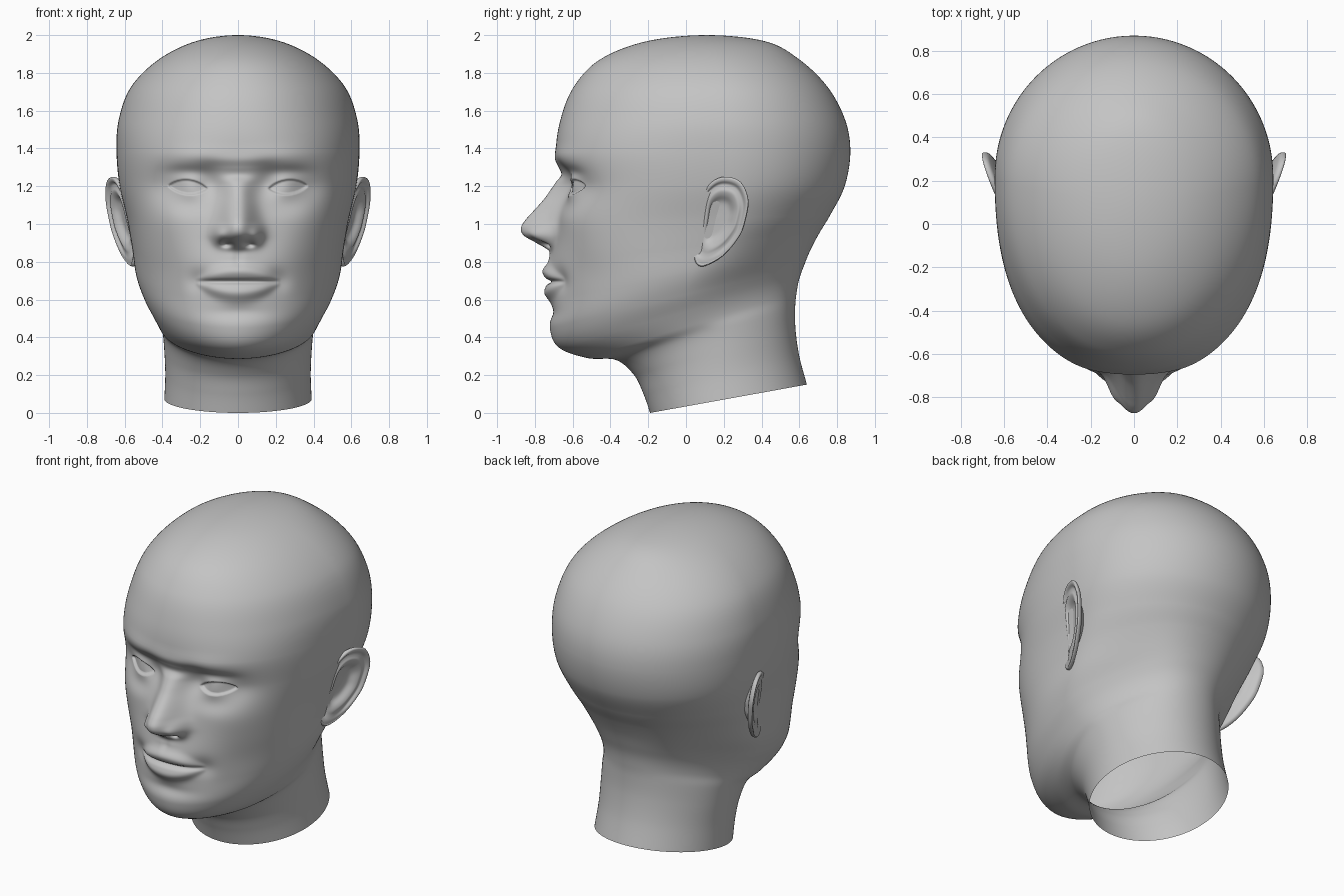
import bpy, bmesh, math

# one clay-grey colour for everything
clay = bpy.data.materials.new("clay_grey")
clay.diffuse_color = (0.55, 0.55, 0.55, 1)


def spline(pts, u, closed=False):
    """Catmull-Rom through tuples, u counted in control points."""
    n = len(pts)
    i = math.floor(u)
    if not closed:
        i = min(max(i, 0), n - 2)
    t = u - i
    pick = (lambda k: pts[k % n]) if closed else (lambda k: pts[min(max(k, 0), n - 1)])
    return [0.5 * (2 * b + (c - a) * t + (2 * a - 5 * b + 4 * c - d) * t * t
                   + (3 * b - a - 3 * c + d) * t ** 3)
            for a, b, c, d in zip(pick(i - 1), pick(i), pick(i + 1), pick(i + 2))]


def loft(name, rings):
    """Skin a list of equally long closed rings."""
    bm = bmesh.new()
    rows = [[bm.verts.new(p) for p in ring] for ring in rings]
    n = len(rows[0])
    for a, b in zip(rows, rows[1:]):
        for j in range(n):
            k = (j + 1) % n
            bm.faces.new((a[j], a[k], b[k], b[j]))
    bmesh.ops.remove_doubles(bm, verts=bm.verts, dist=1e-5)
    bmesh.ops.recalc_face_normals(bm, faces=bm.faces)
    for f in bm.faces:
        f.smooth = True
    me = bpy.data.meshes.new(name)
    bm.to_mesh(me)
    bm.free()
    me.materials.append(clay)
    ob = bpy.data.objects.new(name, me)
    bpy.context.collection.objects.link(ob)
    return ob


def smooth(t):
    t = min(max(t, 0), 1)
    return t * t * (3 - 2 * t)


def bump(x, z, cx, cz, sx, sz):
    return math.exp(-((x - cx) / sx) ** 2 - ((z - cz) / sz) ** 2)


# skull, jaw and neck sections: front z, front y, back z, back y, half width,
# widest y, front squareness, narrowing behind the jaw
ROWS = [
    (1.967, 0.42, 1.967, -0.21, -0.225, 0.12, 2, 0),
    (2.00, 0.11, 2.00, 0.11, 0.00, 0.11, 2, 0),
    (1.967, -0.21, 1.967, 0.42, 0.225, 0.12, 2, 0),
    (1.871, -0.455, 1.871, 0.60, 0.42, 0.15, 2.05, 0),
    (1.725, -0.595, 1.725, 0.75, 0.567, 0.18, 2.1, 0),
    (1.55, -0.665, 1.55, 0.843, 0.632, 0.20, 2.2, 0),
    (1.38, -0.688, 1.38, 0.87, 0.643, 0.22, 2.4, 0),
    (1.20, -0.66, 1.20, 0.84, 0.627, 0.22, 2.55, 0),
    (1.00, -0.68, 1.05, 0.765, 0.588, 0.18, 2.6, 0.02),
    (0.80, -0.70, 0.95, 0.705, 0.562, 0.10, 2.4, 0.05),
    (0.60, -0.70, 0.86, 0.658, 0.54, 0.03, 2.15, 0.09),
    (0.45, -0.72, 0.78, 0.625, 0.50, -0.01, 1.98, 0.10),
    (0.345, -0.672, 0.71, 0.60, 0.455, 0.01, 1.92, 0.09),
    (0.29, -0.52, 0.64, 0.586, 0.42, 0.06, 1.92, 0.07),
    (0.28, -0.37, 0.56, 0.578, 0.40, 0.14, 1.98, 0.05),
    (0.20, -0.275, 0.44, 0.58, 0.39, 0.18, 2, 0.03),
    (0.10, -0.225, 0.30, 0.60, 0.385, 0.20, 2, 0.01),
    (0.00, -0.19, 0.15, 0.64, 0.39, 0.22, 2, 0),
]

# nose ridge every 0.04 down from z = 1.42: depth, half width
NOSE = [(0, .2), (-.004, .2), (-.008, .17), (.002, .12), (.006, .085), (-.03, .072),
        (-.058, .072), (-.083, .076), (-.112, .082), (-.143, .088), (-.173, .094),
        (-.19, .1), (-.17, .1), (-.095, .09), (-.022, .08), (-.008, .08), (0, .1)]


def face_relief(x, z):
    """Offset in y that carves the features into the face."""
    x = abs(x)
    d = 0
    # nose ridge, wings, nostrils
    if 0.78 < z < 1.42:
        depth, w = spline(NOSE, (1.42 - z) / 0.04)
        d += depth * math.exp(-(x / w) ** 2.3)
    d -= 0.045 * bump(x, z, 0.098, 0.94, 0.036, 0.048)
    d += 0.045 * bump(x, z, 0.06, 0.893, 0.026, 0.014)
    # sockets, lid fold, brow, under-eye
    d += 0.05 * bump(x, z, 0.155, 1.215, 0.08, 0.085)
    d += 0.043 * bump(x, z, 0.33, 1.20, 0.12, 0.08)
    d += 0.018 * bump(x, z, 0.26, 1.275, 0.11, 0.035)
    d -= 0.01 * bump(x, z, 0.25, 1.36, 0.16, 0.05)
    d += 0.012 * bump(x, z, 0.25, 1.10, 0.10, 0.05)
    # eyeball bulge and almond opening
    d -= 0.03 * bump(x, z, 0.265, 1.195, 0.10, 0.065)
    s = (x - 0.265) / 0.107
    if abs(s) < 1:
        arch = (1 - s * s) ** 0.8
        mid = 1.195 + 0.008 * s
        d += 0.018 * smooth(min(mid + 0.045 * arch - z, z - mid + 0.043 * arch) / 0.012)
    # cheekbone and cheek hollow
    d -= 0.012 * bump(x, z, 0.38, 1.02, 0.14, 0.10)
    d += 0.015 * bump(x, z, 0.40, 0.75, 0.12, 0.12)
    # mouth: muzzle, lips, parting line, corners, philtrum, chin fold
    d -= 0.03 * bump(x, z, 0, 0.73, 0.20, 0.14)
    k = max(0, 1 - (x / 0.23) ** 2)
    if k > 0:
        d -= 0.030 * k * bump(0, z, 0, 0.695 + 0.055 * k, 1, 0.012 + 0.03 * k)
        d -= 0.032 * k * bump(0, z, 0, 0.695 - 0.060 * k, 1, 0.012 + 0.032 * k)
        d += 0.026 * k ** 0.7 * bump(0, z, 0, 0.695, 1, 0.012)
    d += 0.022 * bump(x, z, 0.215, 0.70, 0.06, 0.06)
    d += 0.008 * bump(x, z, 0, 0.82, 0.025, 0.04)
    d += 0.012 * bump(x, z, 0, 0.53, 0.15, 0.035)
    return d


def head_ring(u, cols=320):
    zf, yf, zb, yb, w, yc, n, narrow = spline(ROWS, u)
    ring = []
    for j in range(cols):
        v = 2 * j / cols - 1
        a = math.pi * (0.4 * v + 0.6 * v ** 3)      # columns crowd at the face
        c, s = math.cos(a), math.sin(a)
        if c > 0:
            x = w * math.copysign(abs(s) ** (2 / n), s)
            y = yc - (yc - yf) * c ** (2 / n)
        else:
            x = w * s * (1 - narrow * 4 * c * c * s * s)
            y = yc - (yb - yc) * c
        t = (y - yf) / (yb - yf) if abs(yb - yf) > 1e-6 else 0
        z = zf + (zb - zf) * t
        if y < -0.1 and 0.3 < z < 1.6:
            y += face_relief(x, z) * smooth((-0.1 - y) / 0.25)
        ring.append((x, y, z))
    return ring


# head and neck in one skin, open at the neck base, finest over the face
levels = []
for i in range(1, len(ROWS) - 1):
    steps = 32 if 6 <= i <= 9 else 16 if 10 <= i <= 12 else 9
    levels += [i + k / steps for k in range(steps)]
levels.append(len(ROWS) - 1)
loft("head_and_neck", [head_ring(u) for u in levels])

# ears: outline in the side view (y, z), and a rim profile (scale, offset)
OUTLINE = [(.21, 1.25), (.29, 1.222), (.33, 1.13), (.318, 1.03), (.283, .935), (.19, .825),
           (.08, .775), (.04, .84), (.06, 1.0), (.09, 1.155), (.14, 1.225)]
RIM = [(0, -.036), (.2, -.036), (.4, -.032), (.55, -.01), (.66, -.002), (.75, -.008),
       (.83, -.01), (.9, .002), (.97, .003), (1, -.008), (.97, -.024), (.85, -.034),
       (.6, -.05), (.4, -.1)]


def ear_ring(u, cols=66):
    r, off = spline(RIM, u)
    ring = []
    for j in range(cols):
        oy, oz = spline(OUTLINE, j * len(OUTLINE) / cols, True)
        y, z = 0.17 + (oy - 0.17) * r, 1.03 + (oz - 1.03) * r
        o = off
        if u < 8:
            o *= smooth((z - 0.80) / 0.1)           # plain lobe
        o -= 0.03 * smooth((0.13 - y) / 0.08) * smooth((z - 0.8) / 0.1)   # front edge sinks in
        ring.append((0.70 + 0.37 * (y - 0.33) + 0.12 * (z - 1.13) + o, y, z))
    return ring


ears = loft("ears", [ear_ring(i / 4) for i in range(4 * (len(RIM) - 1) + 1)])
ears.modifiers.new("other_side", 'MIRROR')
